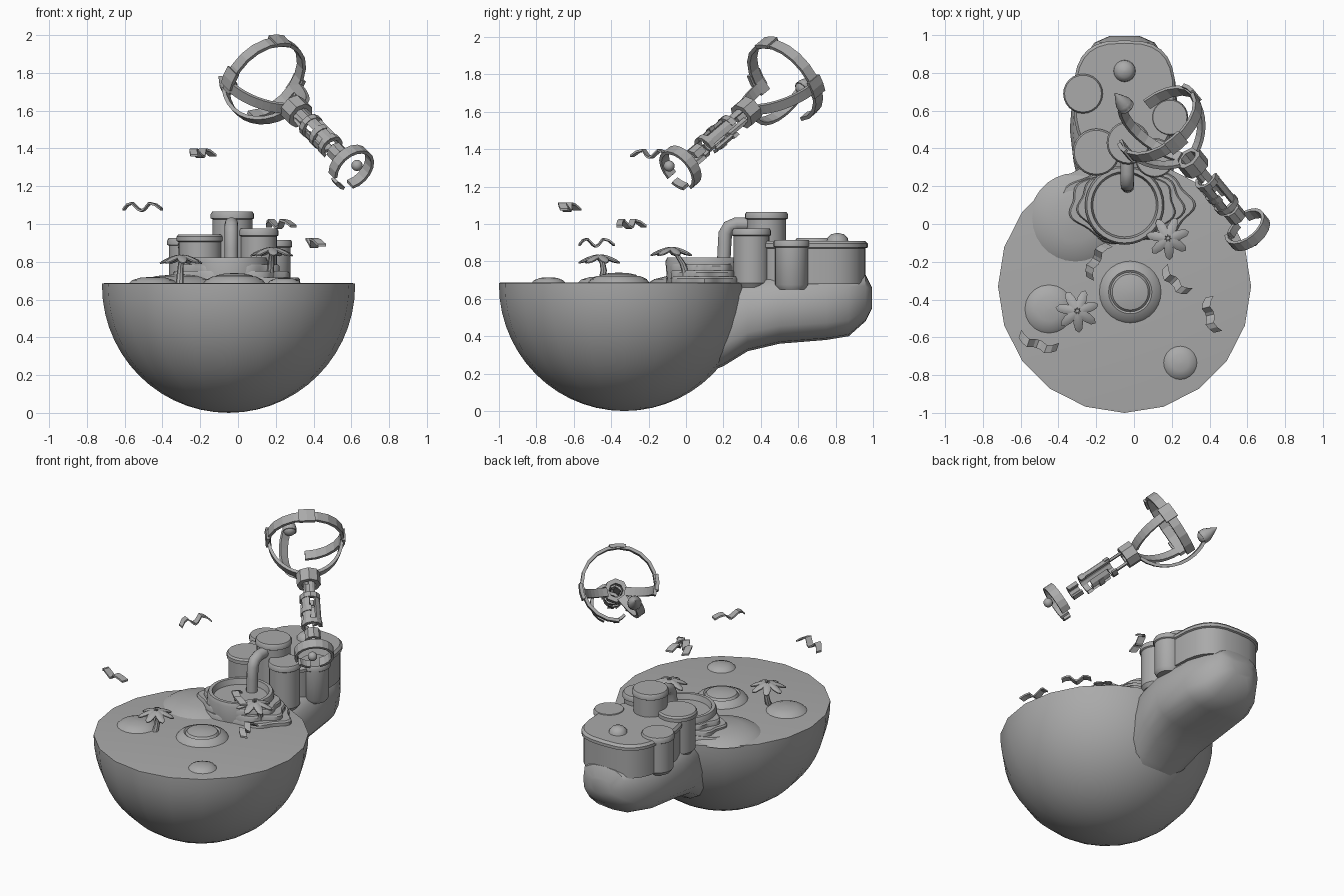
import bpy, bmesh
from math import sin, cos, pi, radians, copysign
from mathutils import Vector, Matrix

cube = bpy.data.objects.get("Cube")
if cube:
    bpy.data.objects.remove(cube, do_unlink=True)

grey = bpy.data.materials.new("stone_grey")
grey.use_nodes = True
grey.diffuse_color = (0.4, 0.4, 0.4, 1)
grey.node_tree.nodes["Principled BSDF"].inputs["Base Color"].default_value = (0.4, 0.4, 0.4, 1)
smooth_parts = []


def finish(name, bm, smooth=True):
    bmesh.ops.recalc_face_normals(bm, faces=bm.faces)
    me = bpy.data.meshes.new(name)
    bm.to_mesh(me)
    bm.free()
    me.materials.append(grey)
    ob = bpy.data.objects.new(name, me)
    bpy.context.collection.objects.link(ob)
    if smooth:
        smooth_parts.append(ob)
    return ob


def loft(name, rings, smooth=True):
    """Skin a row of equal closed rings and cap both ends."""
    bm = bmesh.new()
    rows = [[bm.verts.new(p) for p in ring] for ring in rings]
    n = len(rows[0])
    for a, b in zip(rows, rows[1:]):
        for i in range(n):
            j = (i + 1) % n
            bm.faces.new((a[i], a[j], b[j], b[i]))
    bm.faces.new(rows[0])
    bm.faces.new(rows[-1])
    return finish(name, bm, smooth)


def lathe(name, x, y, profile, seg=24):
    """Profile of (radius, height) turned about a vertical axis."""
    return loft(name, [[(x + r * cos(2 * pi * i / seg), y + r * sin(2 * pi * i / seg), z)
                        for i in range(seg)] for r, z in profile])


def ribbon(name, points, widths, normals, width, thick):
    """Flat strap swept along points."""
    rings = []
    for p, w, n in zip(points, widths, normals):
        w, n = w * width / 2, n * thick / 2
        rings.append([p + w + n, p - w + n, p - w - n, p + w - n])
    return loft(name, rings, False)


def ball(name, pos, scale, rot=Matrix(), seg=12):
    bm = bmesh.new()
    m = Matrix.Translation(pos) @ rot @ Matrix.Diagonal((*scale, 1))
    bmesh.ops.create_uvsphere(bm, u_segments=seg, v_segments=seg // 2 + 1, radius=1, matrix=m)
    return finish(name, bm)


def power(v, e):
    return copysign(abs(v) ** e, v)


# Bowl island
R = 0.67
lathe("bowl", -0.05, -0.33,
      [(max(R * sin(a), 0.002), 0.675 - R * 1.007 * cos(a)) for a in (pi / 2 * i / 14 for i in range(15))]
      + [(R, 0.685), (0.655, 0.687), (0.01, 0.687)], 20)

# Rear rock, lofted front to back: y, half width, bottom, top
rock = [(0.1, 0.2, 0.2, 0.68), (0.2, 0.24, 0.24, 0.7), (0.33, 0.27, 0.32, 0.73), (0.5, 0.29, 0.36, 0.75),
        (0.75, 0.27, 0.38, 0.75), (0.87, 0.22, 0.4, 0.75), (0.96, 0.16, 0.48, 0.73), (0.995, 0.08, 0.55, 0.66)]
loft("rear_rock", [[(-0.05 + hw * power(cos(a), 0.7), y, (zb + zt) / 2 + (zt - zb) / 2 * power(sin(a), 0.7))
                    for a in (2 * pi * i / 16 for i in range(16))] for y, hw, zb, zt in rock])


def plateau(s, z):
    return [(-0.05 + 0.26 * s * power(cos(a), 0.7), 0.66 + 0.3 * s * power(sin(a), 0.7), z)
            for a in (2 * pi * i / 28 for i in range(28))]


loft("plateau", [plateau(s, z) for s, z in ((1, 0.68), (1, 0.87), (1.04, 0.875), (1.04, 0.895), (0.99, 0.91))])
lathe("plateau_dome", -0.05, 0.81, [(0.06, 0.9), (0.055, 0.925), (0.035, 0.945), (0.005, 0.952)], 16)

# Capped rock columns: x, y, radius, base, top
for i, (x, y, r, base, top) in enumerate([
        (-0.27, 0.69, 0.105, 0.66, 0.925), (-0.19, 0.52, 0.1, 0.7, 0.91), (-0.2, 0.38, 0.125, 0.66, 0.945),
        (-0.03, 0.43, 0.115, 0.7, 1.065), (0.11, 0.35, 0.105, 0.66, 0.975), (0.19, 0.565, 0.097, 0.65, 0.915)]):
    lathe("rock_column_%d" % i, x, y, [(r * 0.75, base), (r * 0.92, base + 0.025), (r * 0.92, top - 0.04),
                                       (r, top - 0.035), (r, top - 0.012), (r * 0.93, top)])

# Waterfall
fall = [(0.36, 1.0), (0.27, 1.0), (0.23, 0.985), (0.21, 0.95), (0.205, 0.87), (0.2, 0.76)]
fall_dirs = [Vector((0, 0, 1)), Vector((0, -0.2, 1)), Vector((0, -0.7, 0.7)), Vector((0, -1, 0.2)),
             Vector((0, -1, 0)), Vector((0, -1, 0))]
loft("waterfall", [[Vector((-0.035, y, z)) + 0.036 * (Vector((1, 0, 0)) * cos(a) + d * sin(a))
                    for a in (2 * pi * k / 12 for k in range(12))] for (y, z), d in zip(fall, fall_dirs)])

# Wavy terraces and pool
for k, (rx, ry, z0, z1) in enumerate([(0.35, 0.2, 0.66, 0.718), (0.3, 0.19, 0.7, 0.752), (0.255, 0.185, 0.74, 0.785)]):
    wave = [(a, 1 + 0.05 * cos(7 * a + k)) for a in (2 * pi * i / 56 for i in range(56))]
    loft("terrace_%d" % k, [[(-0.04 + rx * s * w * cos(a), 0.1 + ry * s * w * sin(a), z) for a, w in wave]
                            for s, z in ((1, z0), (1, z1 - 0.01), (0.97, z1))])
lathe("pool", -0.05, 0.1, [(0.2, 0.68), (0.21, 0.8), (0.2, 0.822), (0.178, 0.822), (0.168, 0.785), (0.005, 0.785)], 32)

# Sand mounds
lathe("left_mound", -0.31, 0.03, [(0.24, 0.68), (0.2, 0.705), (0.12, 0.725), (0.005, 0.735)], 28)
lathe("centre_mound", -0.02, -0.36, [(0.165, 0.685), (0.15, 0.705), (0.115, 0.722), (0.105, 0.715),
                                     (0.095, 0.728), (0.05, 0.738), (0.005, 0.74)], 28)
for x, y, r, h in ((-0.45, -0.45, 0.13, 0.035), (0.245, -0.735, 0.09, 0.03)):
    lathe("small_mound", x, y, [(r, 0.685), (r * 0.85, 0.685 + h * 0.5), (r * 0.5, 0.685 + h * 0.9), (0.004, 0.685 + h)], 20)


# Palms
def palm(base, top):
    base, top = Vector(base), Vector(top)
    loft("palm_trunk", [[base.lerp(top, t) + Vector((0, 0.02 * sin(pi * t), 0)) +
                         (0.021 - 0.008 * t) * Vector((cos(k * pi / 4), sin(k * pi / 4), 0)) for k in range(8)]
                        for t in (0, 0.25, 0.5, 0.75, 1)])
    for k in range(7):
        turn = Matrix.Rotation(2 * pi * k / 7 + 0.3, 4, 'Z')
        out = turn @ Vector((1, 0, 0))
        droop = turn @ Matrix.Rotation(radians(22), 4, 'Y')
        ball("palm_leaf", top + out * 0.062 - Vector((0, 0, 0.012)), (0.06, 0.027, 0.011), droop, 8)


palm((-0.31, -0.46, 0.68), (-0.3, -0.46, 0.825))
palm((0.17, 0.0, 0.71), (0.18, -0.075, 0.865))

# Birds: wing tip to wing tip
for a, b, z in (((-0.61, -0.6), (-0.41, -0.67), 1.09), ((-0.15, -0.1), (-0.25, -0.28), 1.375),
                ((0.15, -0.24), (0.28, -0.37), 1.0), ((0.38, -0.39), (0.425, -0.575), 0.9)):
    a, b, up = Vector((*a, z)), Vector((*b, z)), Vector((0, 0, 1))
    side = (b - a).cross(up).normalized()
    path = [a.lerp(b, t) + up * h + side * s for t, h, s in
            ((0, -0.012, -0.02), (0.13, 0.012, 0), (0.27, 0.02, 0.012), (0.42, -0.012, 0), (0.5, -0.02, 0),
             (0.58, -0.012, 0), (0.73, 0.02, 0.012), (0.87, 0.012, 0), (1, -0.012, -0.02))]
    ribbon("bird", path, [side] * 9, [up] * 9, 0.045, 0.012)

# Floating sceptre: frame along its shaft
ring_pos = Vector((0.6, -0.03, 1.3))
cage_pos = Vector((0.14, 0.53, 1.77))
u = (cage_pos - ring_pos).normalized()
v = u.cross(Vector((0, 0, 1))).normalized()
w = v.cross(u)


def radial(deg):
    return v * cos(radians(deg)) + w * sin(radians(deg))


def band(name, t, r, a0, a1, width, thick, n):
    """Curved strap about the shaft at distance t."""
    dirs = [radial(a0 + (a1 - a0) * i / n) for i in range(n + 1)]
    ribbon(name, [ring_pos + u * t + d * r for d in dirs], [u] * (n + 1), dirs, width, thick)


band("lower_ring", 0, 0.115, -70, 205, 0.06, 0.018, 14)
band("lower_ring_shard", -0.01, 0.115, 220, 260, 0.045, 0.018, 3)
ball("lower_ring_stud", Vector((0.63, -0.09, 1.31)), (0.03, 0.03, 0.03))
band("lower_cuff", 0.13, 0.04, 0, 300, 0.07, 0.02, 7)
for deg in (35, 125, 215, 305):
    band("shaft_panel", 0.3, 0.053, deg - 27, deg + 27, 0.22 if deg < 200 else 0.13, 0.018, 2)
for t, a0, a1 in ((0.21, 0, 250), (0.3, 90, 300), (0.4, 20, 300)):
    band("shaft_band", t, 0.057, a0, a1, 0.035, 0.02, 8)
for deg in (70, 250):
    band("neck_strut", 0.46, 0.04, deg - 25, deg + 25, 0.14, 0.016, 2)
band("neck_collar", 0.545, 0.06, 0, 360, 0.085, 0.03, 8)

# Cage ring and arms
T = cage_pos - ring_pos
band("cage_ring", T.length, 0.232, 272, 560, 0.06, 0.02, 16)
for deg in (90, 180, 350):
    band("cage_plate", T.length, 0.24, deg - 12, deg + 12, 0.085, 0.022, 2)


def arm(deg, end):
    """Strap rising from the collar over the cage sphere."""
    d, n = radial(deg), 9
    side = d.cross(u)
    outs = []
    for i in range(n + 1):
        a = radians(14 + (end - 14) * i / n)
        outs.append(d * sin(a) - u * cos(a))
    pts = [cage_pos + o * 0.23 - u * 0.05 * (1 - i / n) for i, o in enumerate(outs)]
    ribbon("cage_arm", pts, [side] * (n + 1), outs, 0.055, 0.02)


arm(350, 92)
arm(190, 92)
arm(236, 125)

# Teardrop finial
tip = Vector((-0.05, 0.63, 1.73))
ball("finial_ball", tip, (0.045, 0.045, 0.045))
loft("finial_cone", [[tip + u * t + radial(k * 30) * r for k in range(12)]
                     for t, r in ((-0.02, 0.045), (0.02, 0.042), (0.06, 0.022), (0.095, 0.003))])

# Smooth the rounded parts, keep creases sharp
bpy.ops.object.select_all(action='DESELECT')
for ob in smooth_parts:
    ob.select_set(True)
bpy.context.view_layer.objects.active = smooth_parts[0]
bpy.ops.object.shade_smooth_by_angle(angle=radians(35))
